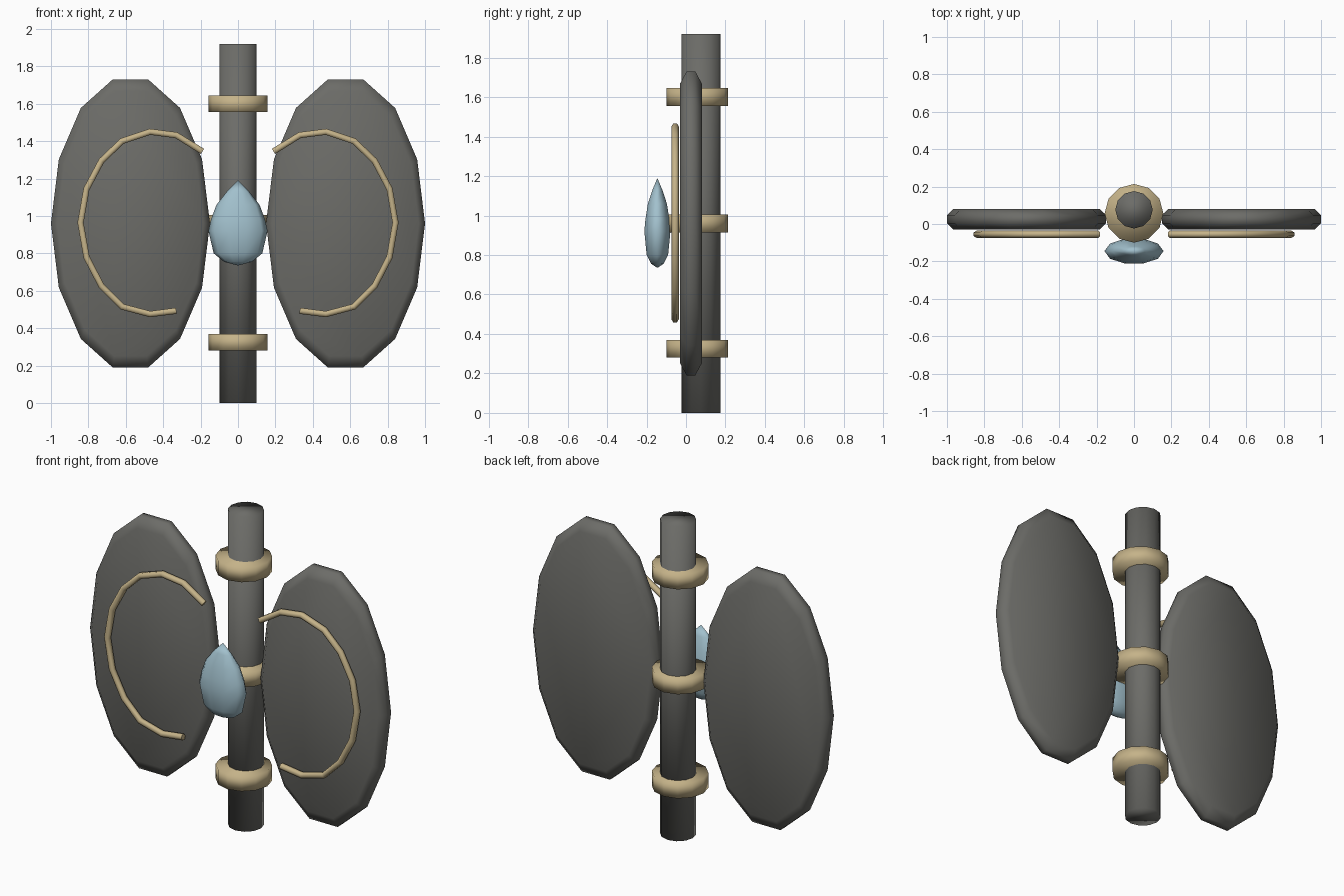
import bpy, bmesh, math

if "Cube" in bpy.data.objects:
    bpy.data.objects.remove(bpy.data.objects["Cube"])


def material(name, rgb):
    m = bpy.data.materials.new(name)
    m.diffuse_color = (*rgb, 1)
    m.use_nodes = True
    m.node_tree.nodes["Principled BSDF"].inputs["Base Color"].default_value = m.diffuse_color
    return m


DARK = material("dark grey", (0.15, 0.15, 0.138))
GOLD = material("pale gold", (0.56, 0.45, 0.25))
BLUE = material("pale blue", (0.36, 0.53, 0.61))


def lathe(name, mat, sides, rings, center, scale=(1, 1, 1), axis="Z"):
    """Stack of (radius, height) rings; radius 0 makes a pole point."""
    bm = bmesh.new()
    loops = []
    for r, h in rings:
        loop = []
        for i in range(sides if r else 1):
            a = math.tau * i / sides
            u, v = r * math.cos(a), r * math.sin(a)
            p = (u, v, h) if axis == "Z" else (u, -h, v)
            loop.append(bm.verts.new([c + s * q for c, s, q in zip(center, scale, p)]))
        loops.append(loop)
    for a, b in zip(loops, loops[1:]):
        for i in range(sides):
            j = (i + 1) % sides
            quad = [a[i % len(a)], a[j % len(a)], b[j % len(b)], b[i % len(b)]]
            bm.faces.new(list(dict.fromkeys(quad)))
    for loop in (loops[0], loops[-1]):
        if len(loop) > 1:
            bm.faces.new(loop)
    bmesh.ops.recalc_face_normals(bm, faces=bm.faces)
    for f in bm.faces:
        f.smooth = True
    me = bpy.data.meshes.new(name)
    bm.to_mesh(me)
    bm.free()
    me.materials.append(mat)
    ob = bpy.data.objects.new(name, me)
    bpy.context.collection.objects.link(ob)
    return ob


# Central column and its three bands
lathe("column", DARK, 12, [(0.1, 0), (0.1, 1.92)], (0, 0.076, 0))
for label, z in (("lower", 0.325), ("middle", 0.96), ("upper", 1.6)):
    lathe(label + "_band", GOLD, 12, [(0.157, -0.045), (0.157, 0.045)], (0, 0.057, z))

# Oval side panels with bevelled rims, and raised trim arcs
ARC = [(0.19, 1.345), (0.33, 1.432), (0.47, 1.45), (0.62, 1.4), (0.73, 1.295), (0.81, 1.145),
       (0.842, 0.965), (0.81, 0.78), (0.73, 0.625), (0.62, 0.515), (0.47, 0.475), (0.33, 0.493)]
for side, s in (("left", -1), ("right", 1)):
    lathe(side + "_panel", DARK, 14,
          [(0.92, -0.055), (1, -0.022), (1, 0.022), (0.92, 0.055)],
          (0.575 * s, 0.025, 0.96), (0.425 * s, 1, 0.79), "Y")
    cu = bpy.data.curves.new(side + "_trim", "CURVE")
    cu.dimensions = "3D"
    cu.bevel_depth = 0.019
    cu.bevel_resolution = 1
    cu.use_fill_caps = True
    sp = cu.splines.new("POLY")
    sp.points.add(len(ARC) - 1)
    for p, (x, z) in zip(sp.points, ARC):
        p.co = (x * s, -0.055, z, 1)
    sp.use_smooth = True
    cu.materials.append(GOLD)
    bpy.context.collection.objects.link(bpy.data.objects.new(side + "_trim", cu))

# Teardrop gem in front, flattened in depth
lathe("gem", BLUE, 10,
      [(0, 0.735), (0.075, 0.755), (0.13, 0.8), (0.158, 0.92), (0.145, 0.98),
       (0.115, 1.06), (0.06, 1.13), (0, 1.19)],
      (0, -0.145, 0), (1, 0.44, 1))
